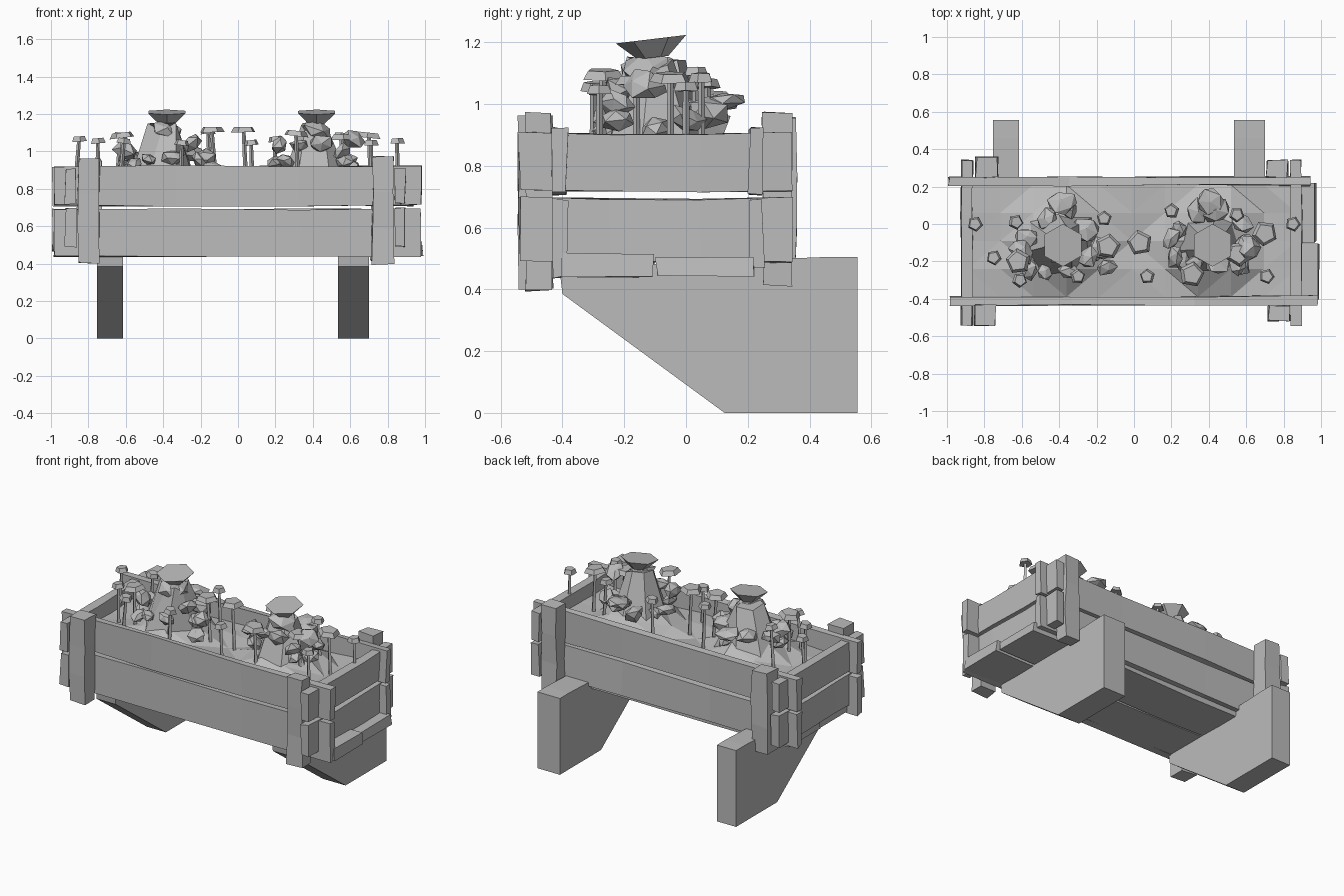
import bpy, bmesh, math, random
from mathutils import Vector, Matrix

random.seed(7)
if "Cube" in bpy.data.objects:
    bpy.data.objects.remove(bpy.data.objects["Cube"])

grey = bpy.data.materials.new("plain_grey")
grey.use_nodes = True
colour = (0.5, 0.5, 0.5, 1)
grey.diffuse_color = colour
grey.node_tree.nodes["Principled BSDF"].inputs["Base Color"].default_value = colour


def finish(name, bm):
    bmesh.ops.recalc_face_normals(bm, faces=bm.faces)
    mesh = bpy.data.meshes.new(name)
    bm.to_mesh(mesh)
    bm.free()
    mesh.materials.append(grey)
    obj = bpy.data.objects.new(name, mesh)
    bpy.context.collection.objects.link(obj)
    return obj


def plank(name, x, y, z, rough=0.006, cuts=2):
    """Rough sawn timber between pairs of limits, cut along its longest side."""
    lo, hi = Vector((x[0], y[0], z[0])), Vector((x[1], y[1], z[1]))
    size = hi - lo
    axis = max(range(3), key=lambda i: size[i])
    bm = bmesh.new()
    bmesh.ops.create_cube(bm, size=1, matrix=Matrix.Translation((lo + hi) / 2)
                          @ Matrix.Diagonal((*size, 1)))
    long_edges = [e for e in bm.edges
                  if abs((e.verts[0].co - e.verts[1].co)[axis]) > size[axis] * 0.9]
    bmesh.ops.subdivide_edges(bm, edges=long_edges, cuts=cuts, use_grid_fill=True)
    for v in bm.verts:
        v.co += Vector([random.uniform(-rough, rough) for _ in range(3)])
    return finish(name, bm)


# Long boards of the box
for level, z_front, z_back in (("lower", (0.44, 0.69), (0.47, 0.69)),
                               ("upper", (0.71, 0.92), (0.71, 0.92))):
    plank("front_board_" + level, (-0.98, 0.98), (-0.435, -0.385), z_front)
    plank("back_board_" + level, (-0.99, 0.94), (0.205, 0.25), z_back)

# End boards whose tips stick out past the long boards
for side, x in (("right", (-0.925, -0.865)), ("left", (0.84, 0.895))):
    plank("end_board_lower_" + side, x, (-0.54, 0.34), (0.49, 0.695))
    plank("end_board_upper_" + side, x, (-0.54, 0.34), (0.72, 0.905))

# Corner posts
plank("front_post_right", (-0.855, -0.74), (-0.54, -0.435), (0.405, 0.96))
plank("front_post_left", (0.72, 0.83), (-0.515, -0.435), (0.395, 0.97))
plank("back_post_right", (-0.845, -0.73), (0.25, 0.355), (0.42, 0.96))
plank("back_post_left", (0.71, 0.82), (0.25, 0.34), (0.415, 0.975))

# Floor planks
plank("floor_plank_front", (-0.91, 0.985), (-0.4, -0.105), (0.44, 0.515))
plank("floor_plank_back", (-0.91, 0.97), (-0.095, 0.22), (0.44, 0.5))

# Bracket legs with a slanted front
leg_profile = [(0.555, 0), (0.125, 0), (-0.4, 0.385), (-0.41, 0.47),
               (0.46, 0.505), (0.555, 0.505)]
for side, x0, x1 in (("right", -0.755, -0.615), ("left", 0.535, 0.7)):
    bm = bmesh.new()
    face = bm.faces.new([bm.verts.new((x0, y, z)) for y, z in leg_profile])
    out = bmesh.ops.extrude_face_region(bm, geom=[face])
    for v in out["geom"]:
        if isinstance(v, bmesh.types.BMVert):
            v.co.x = x1
    # lowered outer corner at the back
    for v in bm.verts:
        if v.co.y > 0.5 and v.co.z > 0.4 and v.co.x == x0:
            v.co.z = 0.44
    finish("leg_" + side, bm)

# Soil rising to a mound under each bush
mounds = [Vector((-0.39, -0.1)), Vector((0.41, -0.1))]
bm = bmesh.new()
bmesh.ops.create_grid(bm, x_segments=10, y_segments=4, size=1)
for v in bm.verts:
    p = Vector((v.co.x * 0.88 - 0.01, v.co.y * 0.3 - 0.09))
    near = min((p - m).length for m in mounds)
    v.co = (p.x, p.y, 0.81 + max(0, 0.2 - near * 0.7) + random.uniform(-0.01, 0.01))
bmesh.ops.triangulate(bm, faces=bm.faces)
finish("soil", bm)


def shard(bm, centre, radius, flat=0.5, tilt=0.5):
    """Crumpled angular lump used for the foliage."""
    matrix = (Matrix.Translation(centre)
              @ Matrix.Rotation(random.uniform(0, 6.28), 4, "Z")
              @ Matrix.Rotation(random.uniform(-tilt, tilt), 4, "X")
              @ Matrix.Diagonal((1, 0.85, flat, 1)))
    made = bmesh.ops.create_icosphere(bm, subdivisions=1, radius=radius, matrix=matrix)
    for v in made["verts"]:
        v.co = Vector(centre) + (v.co - Vector(centre)) * random.uniform(0.75, 1.15)


# Two bushes: core, ring of shards, spread crown
for side, m in zip(("right", "left"), mounds):
    bm = bmesh.new()
    bmesh.ops.create_cone(bm, cap_ends=True, segments=7, radius1=0.19, radius2=0.08,
                          depth=0.3, matrix=Matrix.Translation((m.x, m.y, 0.98)))
    for v in bm.verts:
        v.co += Vector([random.uniform(-0.025, 0.025) for _ in range(3)])
    for i in range(9):
        a = i * math.tau / 9 + random.uniform(-0.2, 0.2)
        r = random.uniform(0.12, 0.2)
        shard(bm, (m.x + math.cos(a) * r * 1.1, m.y + math.sin(a) * r,
                   random.uniform(0.93, 1.06)), random.uniform(0.055, 0.085), 0.65, 0.9)
    shard(bm, (m.x, m.y + 0.22, 1.01), 0.085, 0.35)
    shard(bm, (m.x + 0.01, m.y - 0.02, 1.12), 0.11, 0.45)
    bmesh.ops.create_cone(bm, cap_ends=True, segments=6, radius1=0.05, radius2=0.115,
                          depth=0.06, matrix=Matrix.Translation((m.x + 0.01, m.y - 0.01, 1.18))
                          @ Matrix.Rotation(0.12, 4, "X"))
    finish("bush_" + side, bm)

# Loose leaf lumps filling the gaps around the bushes
bm = bmesh.new()
for x, y, z in ((-0.2, -0.15, 0.95), (-0.14, -0.23, 0.91), (-0.56, -0.24, 0.93),
                (0.2, -0.08, 0.94), (0.26, -0.2, 0.95), (0.57, -0.22, 0.95),
                (0.6, -0.1, 0.92), (-0.6, -0.12, 0.92)):
    shard(bm, (x, y, z), 0.065, 0.6, 0.9)
finish("leaf_lumps", bm)


def mushroom(bm, x, y, top, radius):
    """Thin leaning stem under a five-sided cap."""
    lean = random.uniform(-0.03, 0.03)
    bottom = 0.8
    stem = bmesh.ops.create_cone(bm, cap_ends=True, segments=4, radius1=0.013,
                                 radius2=0.01, depth=top - bottom - 0.02,
                                 matrix=Matrix.Translation((x, y, (top + bottom - 0.02) / 2)))
    for v in stem["verts"]:
        if v.co.z < 0.9:
            v.co.x += lean
    tilt = Matrix.Rotation(random.uniform(-0.15, 0.15), 4, "Y")
    spin = Matrix.Rotation(random.uniform(0, 6.28), 4, "Z")
    bmesh.ops.create_cone(bm, cap_ends=True, segments=5, radius1=radius,
                          radius2=radius * 0.75, depth=0.028,
                          matrix=Matrix.Translation((x, y, top - 0.014)) @ tilt @ spin)


# Small mushrooms, then broad ones
small = [(-0.85, 0, 1.08), (-0.75, -0.18, 1.07), (-0.63, 0.01, 1.1), (-0.61, -0.3, 1.07),
         (-0.3, -0.28, 1.06), (-0.16, 0.03, 1.12), (0.07, -0.28, 1.06), (0.2, 0.07, 1.08),
         (0.55, 0.05, 1.1), (0.71, -0.28, 1.06), (0.85, 0, 1.07)]
broad = [(-0.14, -0.12, 1.13), (0.03, -0.1, 1.13), (0.31, -0.27, 1.11),
         (0.7, -0.05, 1.1), (0.56, -0.16, 1.09), (-0.62, -0.2, 1.1)]
bm = bmesh.new()
for x, y, top in small:
    mushroom(bm, x, y, top, 0.042)
for x, y, top in broad:
    mushroom(bm, x, y, top, 0.07)
finish("mushrooms", bm)
